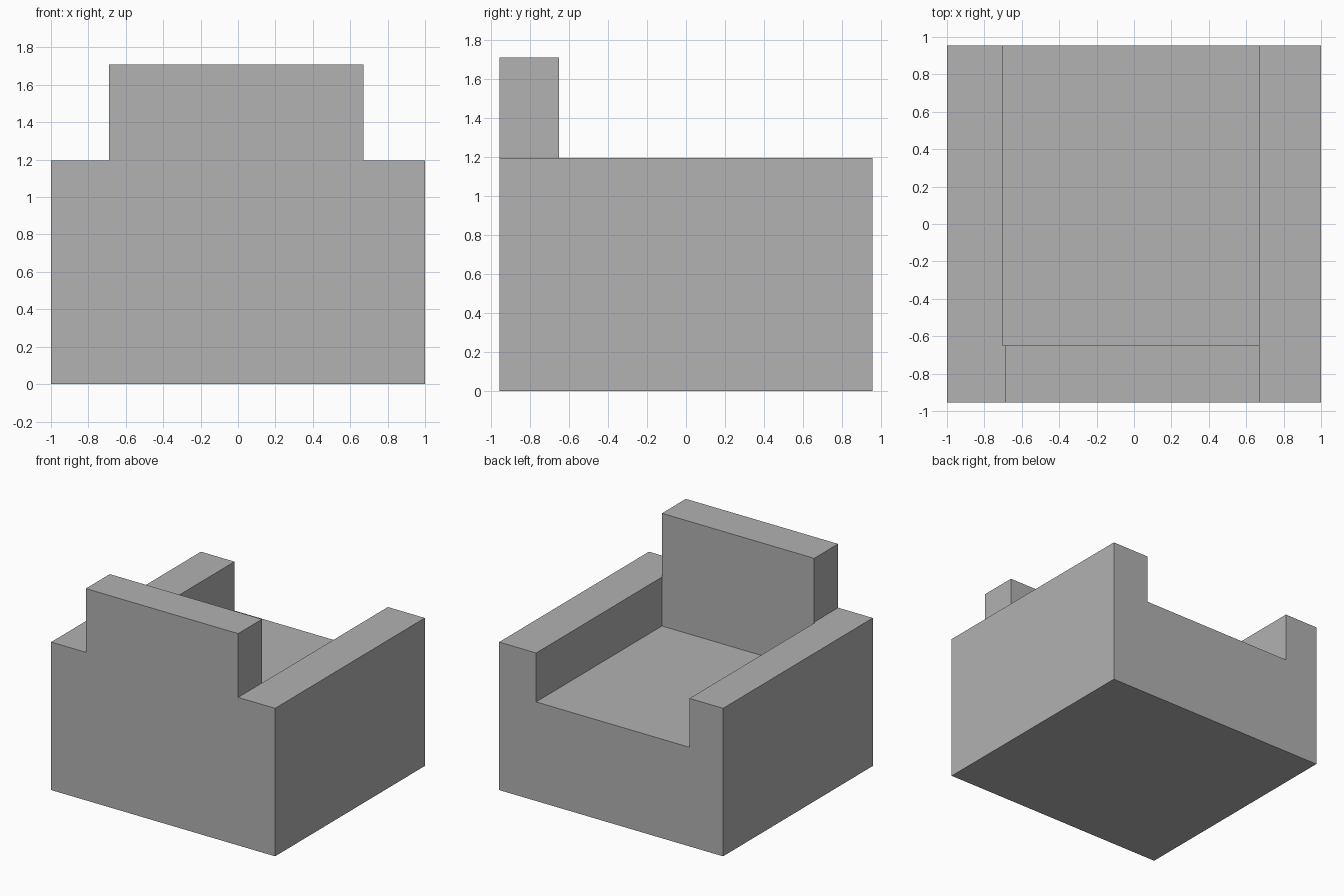
import bpy
import bmesh

default_cube = bpy.data.objects.get("Cube")
if default_cube:
    bpy.data.objects.remove(default_cube, do_unlink=True)

# Single plain upholstery colour
GREY = (0.445, 0.445, 0.445, 1.0)
grey = bpy.data.materials.new("plain_grey")
grey.use_nodes = True
grey.diffuse_color = GREY
grey.node_tree.nodes["Principled BSDF"].inputs["Base Color"].default_value = GREY

# Shared dimensions
SIDE = 1.0             # outer faces of the arms
DEPTH = 0.955          # half of the overall depth
REST_Y = -0.65         # inner face of the backrest
LEFT_IN = 0.67         # inner face of the left arm
RIGHT_IN = -0.70       # inner face of the right arm
REST_RIGHT = -0.69     # right side of the backrest
SEAT_Z, ARM_Z, REST_Z = 0.80, 1.195, 1.71


def prism(name, outline, height):
    """Extrude a counter-clockwise plan outline from the floor up."""
    bm = bmesh.new()
    floor = bm.faces.new([bm.verts.new((x, y, 0)) for x, y in outline])
    lid = bmesh.ops.extrude_face_region(bm, geom=[floor], use_keep_orig=True)
    top = [v for v in lid["geom"] if isinstance(v, bmesh.types.BMVert)]
    bmesh.ops.translate(bm, verts=top, vec=(0, 0, height))
    bmesh.ops.recalc_face_normals(bm, faces=bm.faces)
    mesh = bpy.data.meshes.new(name)
    bm.to_mesh(mesh)
    bm.free()
    mesh.materials.append(grey)
    obj = bpy.data.objects.new(name, mesh)
    bpy.context.collection.objects.link(obj)
    return obj


def rectangle(x0, x1, y0, y1):
    return [(x0, y0), (x1, y0), (x1, y1), (x0, y1)]


# Seat block between the arms
prism("seat", rectangle(RIGHT_IN, LEFT_IN, REST_Y, DEPTH), SEAT_Z)

# Backrest rising above the arms
prism("backrest", rectangle(REST_RIGHT, LEFT_IN, -DEPTH, REST_Y), REST_Z)

# Left arm
prism("left_arm", rectangle(LEFT_IN, SIDE, -DEPTH, DEPTH), ARM_Z)

# Right arm, slightly thicker where it meets the backrest
prism("right_arm", [(-SIDE, -DEPTH), (REST_RIGHT, -DEPTH), (REST_RIGHT, REST_Y),
                    (RIGHT_IN, REST_Y), (RIGHT_IN, DEPTH), (-SIDE, DEPTH)], ARM_Z)
